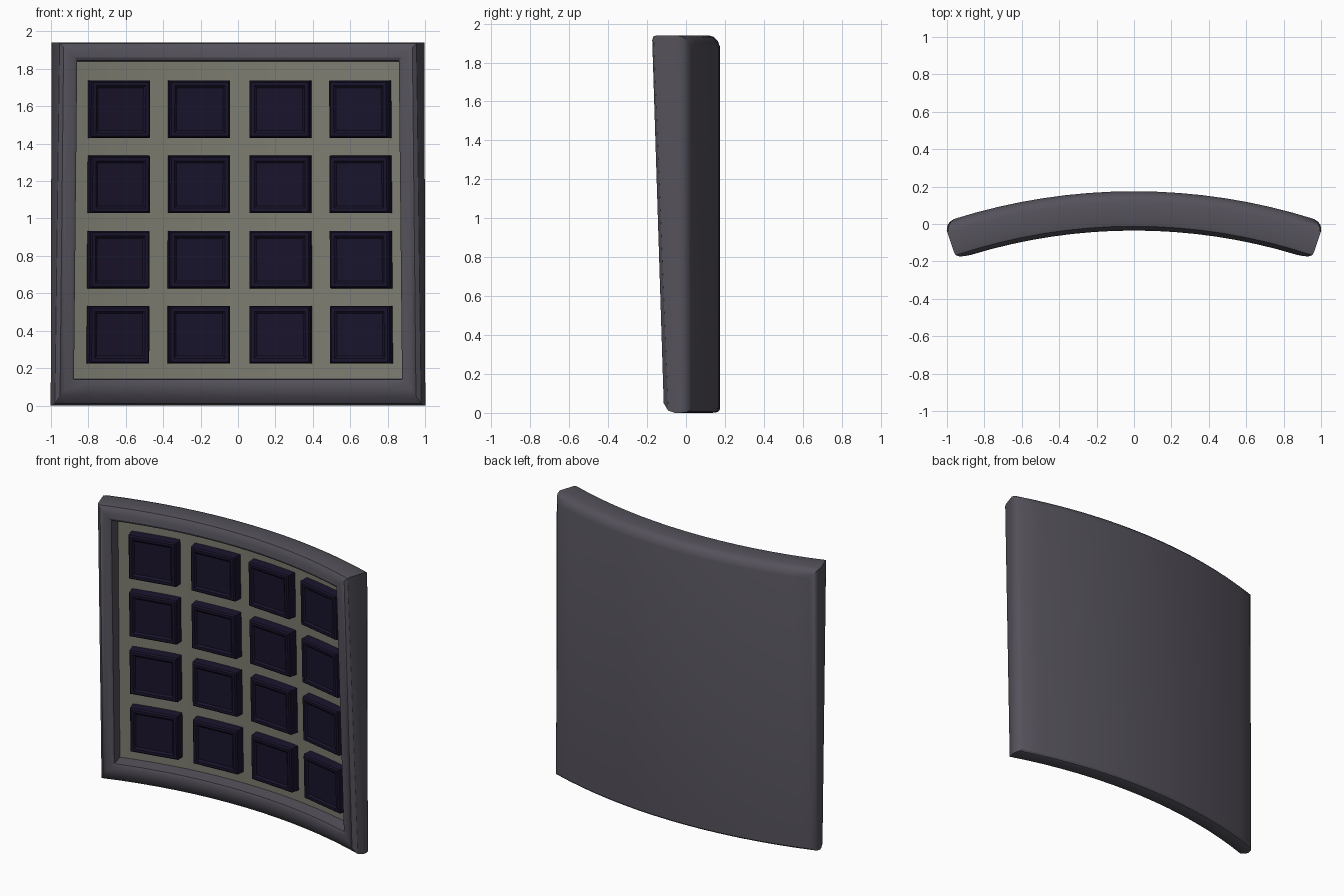
import bpy, bmesh, math

if "Cube" in bpy.data.objects:
    bpy.data.objects.remove(bpy.data.objects["Cube"])

R, YC = 3.2, -3.025   # back-face radius and centre of the bend
H = 1.94


def bend(theta, z, d):
    """Angle round the bend, height, depth in front of the back face."""
    return ((R - d) * math.sin(theta), YC + (R - d) * math.cos(theta), z)


def material(name, rgb):
    m = bpy.data.materials.new(name)
    m.diffuse_color = (*rgb, 1)
    m.use_nodes = True
    m.node_tree.nodes["Principled BSDF"].inputs["Base Color"].default_value = m.diffuse_color
    return m


def add_ring(bm, t0, t1, zb, zt, db, dt, n):
    """Bent rectangle loop with n segments along top and bottom."""
    ts = [t0 + (t1 - t0) * i / n for i in range(n + 1)]
    pts = [bend(t, zb, db) for t in ts] + [bend(t, zt, dt) for t in reversed(ts)]
    return [bm.verts.new(p) for p in pts]


def cap(bm, ring, n):
    m = len(ring)
    for i in range(n):
        bm.faces.new((ring[i], ring[i + 1], ring[m - 2 - i], ring[m - 1 - i]))


def shell(name, rings, n, mat, cap_first=False, cap_last=False):
    """Bridge successive bent rectangles into one surface."""
    bm = bmesh.new()
    loops = [add_ring(bm, *r, n) for r in rings]
    for a, b in zip(loops, loops[1:]):
        for i in range(len(a)):
            j = (i + 1) % len(a)
            bm.faces.new((a[i], a[j], b[j], b[i]))
    if cap_first:
        cap(bm, loops[0], n)
    if cap_last:
        cap(bm, loops[-1], n)
    bmesh.ops.recalc_face_normals(bm, faces=bm.faces)
    # make sure the front-most face looks towards -y
    bm.faces.ensure_lookup_table()
    if cap_last and bm.faces[-1].normal.y > 0:
        bmesh.ops.reverse_faces(bm, faces=bm.faces)
    me = bpy.data.meshes.new(name)
    bm.to_mesh(me)
    bm.free()
    ob = bpy.data.objects.new(name, me)
    bpy.context.collection.objects.link(ob)
    me.materials.append(mat)
    bpy.context.view_layer.objects.active = ob
    bpy.ops.object.select_all(action='DESELECT')
    ob.select_set(True)
    bpy.ops.object.shade_smooth_by_angle(angle=math.radians(30))
    return ob


frame_mat = material("frame_grey", (0.09, 0.083, 0.105))
panel_mat = material("panel_grey", (0.21, 0.21, 0.17))
button_mat = material("button_dark", (0.010, 0.007, 0.025))

# Frame: half angle, bottom z, top z, depth at bottom, depth at top
profile = [
    (0.305, 0.020, 1.880, 0.000, 0.000),
    (0.313, 0.008, 1.912, 0.007, 0.012),
    (0.319, 0.002, 1.932, 0.020, 0.032),
    (0.323, 0.000, H, 0.045, 0.060),
    (0.323, 0.000, H, 0.070, 0.165),
    (0.322, 0.012, 1.935, 0.108, 0.187),
    (0.316, 0.050, 1.915, 0.138, 0.200),
    (0.308, 0.085, 1.890, 0.147, 0.206),
    (0.297, 0.125, 1.860, 0.150, 0.210),
    (0.291, 0.140, 1.845, 0.143, 0.203),
    (0.289, 0.145, 1.840, 0.050, 0.090),
]
shell("frame", [(-t, t, *rest) for t, *rest in profile], 16, frame_mat, cap_first=True)

# Recessed panel
shell("panel", [(-0.290, 0.290, 0.143, 1.842, 0.050, 0.090)], 16, panel_mat, cap_last=True)


def panel_depth(z):
    return 0.050 + 0.040 * (z - 0.145) / 1.695


# Buttons: inset from outline, height above panel
steps = [(0, -0.01), (0.002, 0.060), (0.010, 0.070), (0.028, 0.070), (0.040, 0.060)]
for row in range(4):
    zc = 0.378 + 0.402 * row
    for col in range(4):
        tc = 0.003 + 0.140 * (col - 1.5)
        rings = []
        for inset, up in steps:
            ht, hz = 0.0533 - inset / 3.1, 0.154 - inset
            rings.append((tc - ht, tc + ht, zc - hz, zc + hz,
                          panel_depth(zc - hz) + up, panel_depth(zc + hz) + up))
        shell(f"button_{row + 1}_{col + 1}", rings, 1, button_mat, cap_last=True)
